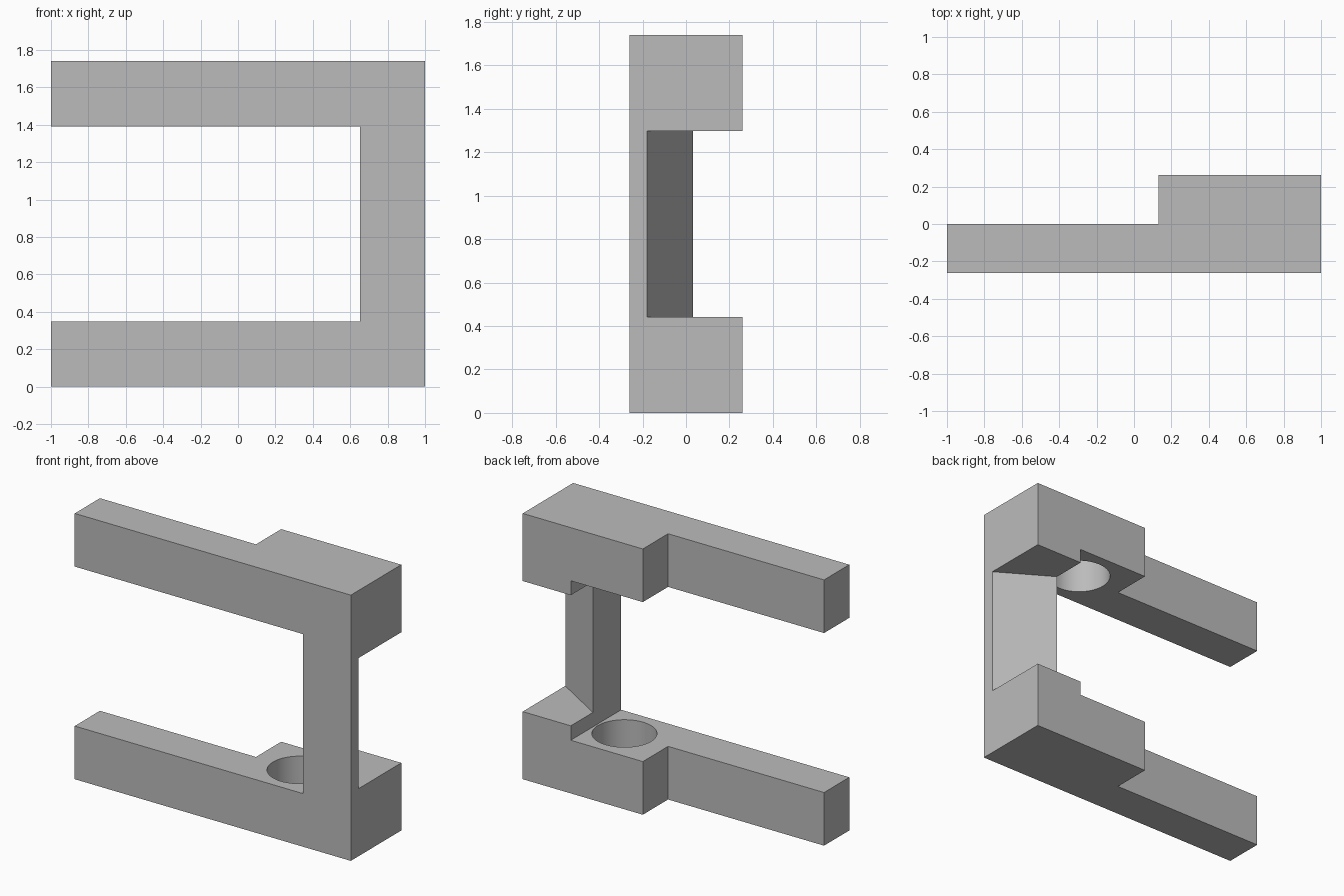
import bpy
import bmesh
import math
from mathutils import Matrix

if "Cube" in bpy.data.objects:
    bpy.data.objects.remove(bpy.data.objects["Cube"], do_unlink=True)

HEIGHT = 1.74
ARM = 0.348          # arm thickness, also the upright's width
HALF_Y = 0.261
INNER_X = 1 - ARM    # inner face of the upright
NOTCH_Z = 0.4425     # lower end of the recess behind the upright
HOLE_X, HOLE_R, HOLE_DEPTH = 0.446, 0.193, 0.26

grey = bpy.data.materials.new("plain grey")
grey.use_nodes = True
colour = (0.5, 0.5, 0.5, 1)
grey.diffuse_color = colour
grey.node_tree.nodes["Principled BSDF"].inputs["Base Color"].default_value = colour


def add_object(name, bm):
    bmesh.ops.recalc_face_normals(bm, faces=bm.faces)
    mesh = bpy.data.meshes.new(name)
    bm.to_mesh(mesh)
    bm.free()
    mesh.materials.append(grey)
    obj = bpy.data.objects.new(name, mesh)
    bpy.context.collection.objects.link(obj)
    return obj


def prism(name, outline, z0, z1):
    """Extrude a plan outline from z0 to z1."""
    bm = bmesh.new()
    base = bm.faces.new([bm.verts.new((x, y, z0)) for x, y in outline])
    top = bmesh.ops.extrude_face_region(bm, geom=[base])["geom"]
    verts = [v for v in top if isinstance(v, bmesh.types.BMVert)]
    bmesh.ops.translate(bm, verts=verts, vec=(0, 0, z1 - z0))
    return add_object(name, bm)


def cylinder(name, x, radius, z0, z1):
    bm = bmesh.new()
    bmesh.ops.create_cone(bm, cap_ends=True, segments=64, radius1=radius,
                          radius2=radius, depth=z1 - z0,
                          matrix=Matrix.Translation((x, 0, (z0 + z1) / 2)))
    return add_object(name, bm)


def cut(body, cutter):
    cutter.hide_render = True
    mod = body.modifiers.new(cutter.name, "BOOLEAN")
    mod.operation = "DIFFERENCE"
    mod.solver = "EXACT"
    mod.object = cutter
    bpy.context.view_layer.objects.active = body
    bpy.ops.object.modifier_apply(modifier=mod.name)
    bpy.data.objects.remove(cutter, do_unlink=True)


# Stepped plan outline: thin arm with a thicker block at one end
frame = prism("clamp_frame", [(-1, -HALF_Y), (1, -HALF_Y), (1, HALF_Y),
                              (0.13, HALF_Y), (0.13, 0), (-1, 0)], 0, HEIGHT)

# Open window between the two arms
cut(frame, prism("window_cutter", [(-1.2, -0.5), (INNER_X, -0.5),
                                   (INNER_X, 0.5), (-1.2, 0.5)],
                 ARM, HEIGHT - ARM))

# Recess with a slanted face behind the upright
slope = (-0.179 - 0.032) / ARM
cut(frame, prism("recess_cutter", [(0.5, 0.032), (INNER_X, 0.032),
                                   (1.1, 0.032 + slope * (1.1 - INNER_X)),
                                   (1.1, 0.5), (0.5, 0.5)],
                 NOTCH_Z, HEIGHT - NOTCH_Z))

# Blind round sockets facing each other in the two arms
cut(frame, cylinder("lower_socket_cutter", HOLE_X, HOLE_R, ARM - HOLE_DEPTH, ARM + 0.3))
cut(frame, cylinder("upper_socket_cutter", HOLE_X, HOLE_R,
                    HEIGHT - ARM - 0.3, HEIGHT - ARM + HOLE_DEPTH))

bpy.ops.object.select_all(action="DESELECT")
frame.select_set(True)
bpy.context.view_layer.objects.active = frame
bpy.ops.object.shade_smooth_by_angle(angle=math.radians(30))
